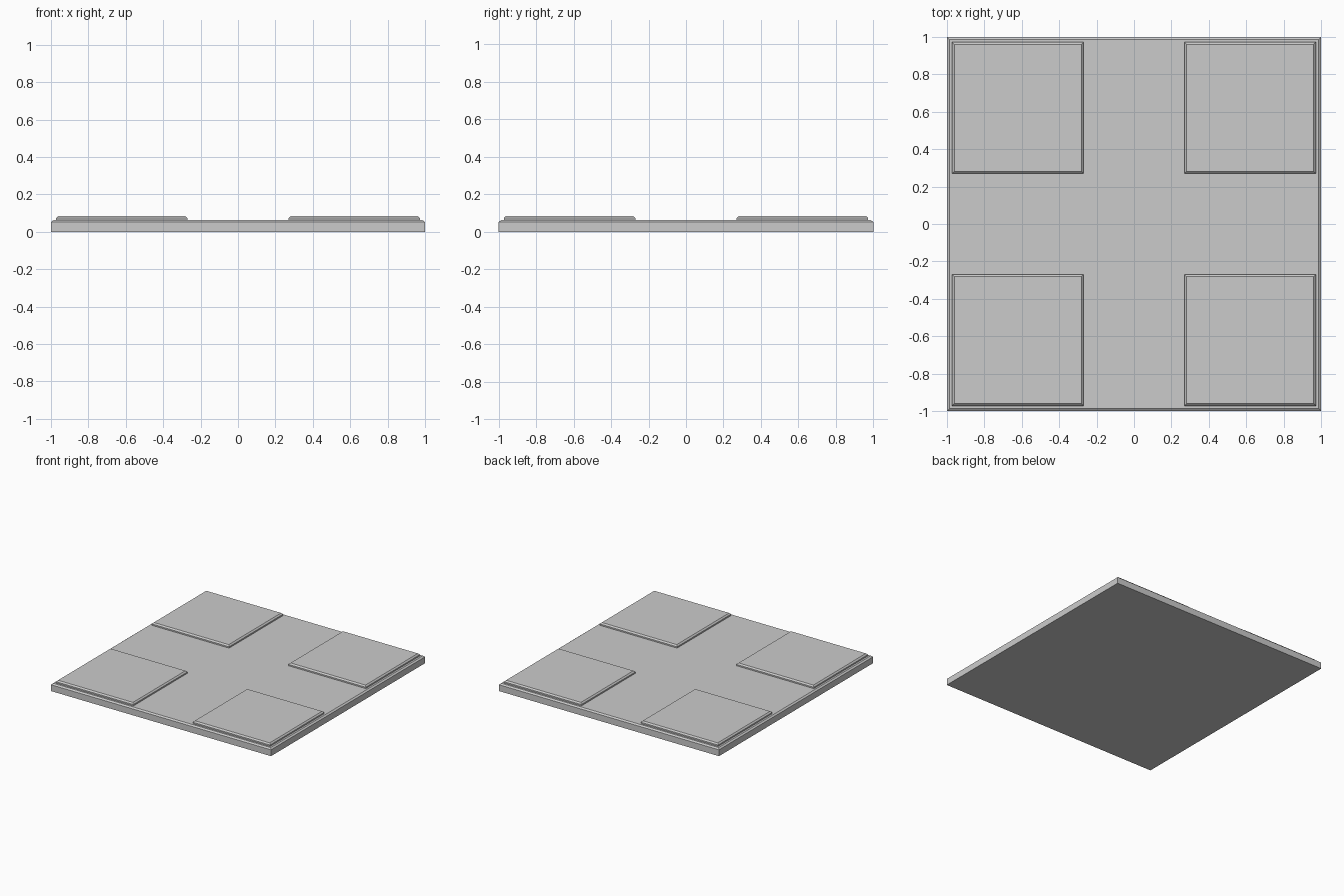
import bpy, bmesh

if "Cube" in bpy.data.objects:
    bpy.data.objects.remove(bpy.data.objects["Cube"])


def chamfered_plate(name, cx, cy, half, z0, z_edge, z_top, inset):
    """Square plate with straight sides and a chamfered top edge."""
    bm = bmesh.new()
    rings = []
    for h, z in ((half, z0), (half, z_edge), (half - inset, z_top)):
        rings.append([bm.verts.new((cx + sx * h, cy + sy * h, z))
                      for sx, sy in ((-1, -1), (1, -1), (1, 1), (-1, 1))])
    bm.faces.new(rings[0][::-1])
    bm.faces.new(rings[-1])
    for low, high in zip(rings, rings[1:]):
        for i in range(4):
            j = (i + 1) % 4
            bm.faces.new((low[i], low[j], high[j], high[i]))
    mesh = bpy.data.meshes.new(name)
    bm.to_mesh(mesh)
    bm.free()
    obj = bpy.data.objects.new(name, mesh)
    bpy.context.collection.objects.link(obj)
    return obj


# Base slab
chamfered_plate("base_slab", 0, 0, 1.0, 0.0, 0.052, 0.062, 0.013)

# Four raised corner pads
for side_y, y in (("front", -1), ("back", 1)):
    for side_x, x in (("left", -1), ("right", 1)):
        chamfered_plate(f"{side_y}_{side_x}_pad", x * 0.621, y * 0.621,
                        0.351, 0.062, 0.073, 0.084, 0.011)
